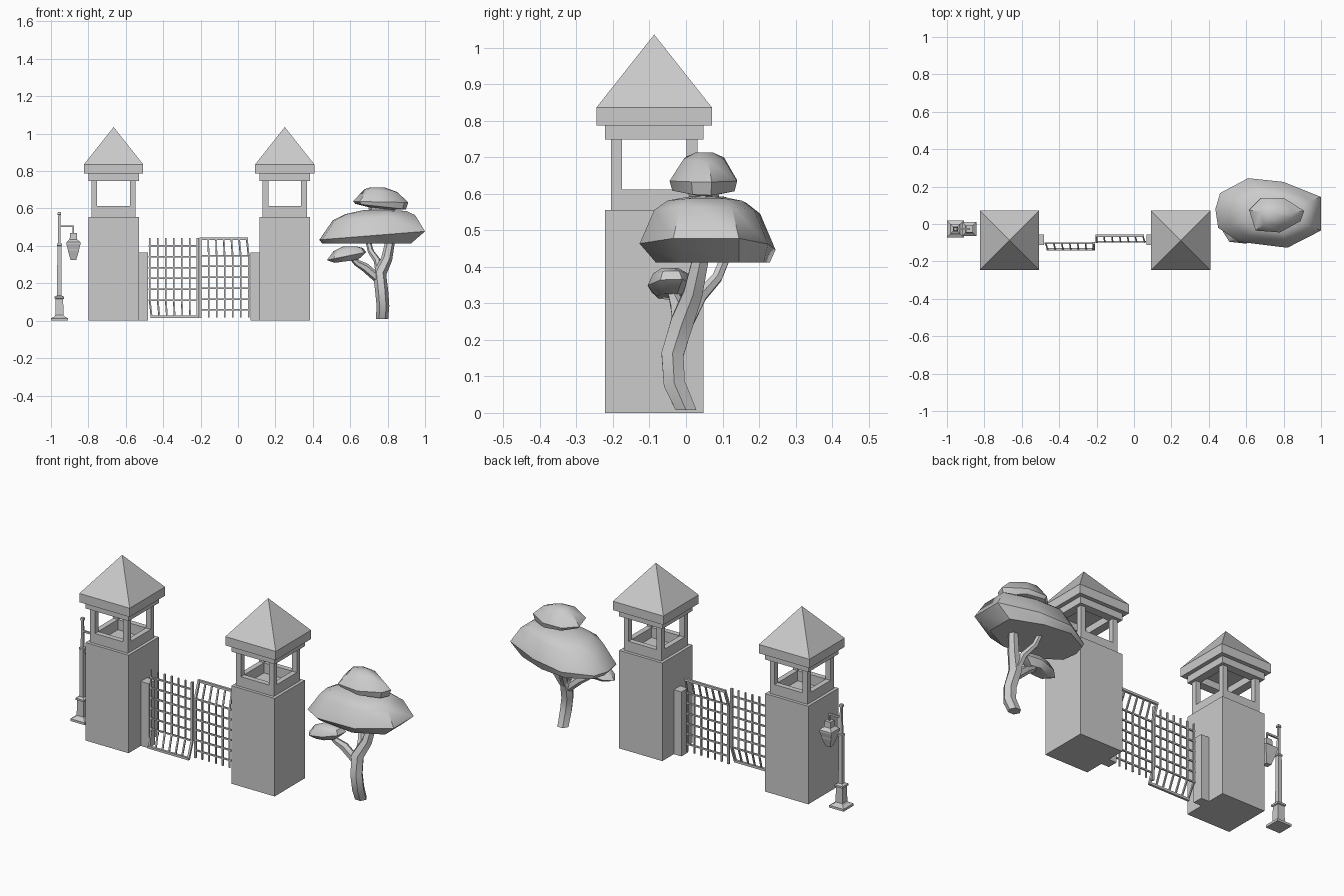
import bpy, bmesh
from math import cos, sin, pi, radians
from mathutils import Vector, Matrix

if "Cube" in bpy.data.objects:
    bpy.data.objects.remove(bpy.data.objects["Cube"])


def finish(name, bm, smooth=None):
    bmesh.ops.recalc_face_normals(bm, faces=bm.faces)
    me = bpy.data.meshes.new(name)
    bm.to_mesh(me)
    bm.free()
    ob = bpy.data.objects.new(name, me)
    bpy.context.collection.objects.link(ob)
    if smooth:
        bpy.ops.object.select_all(action='DESELECT')
        ob.select_set(True)
        bpy.context.view_layer.objects.active = ob
        bpy.ops.object.shade_smooth_by_angle(angle=radians(smooth))
    return ob


def box(bm, x0, x1, y0, y1, z0, z1):
    m = Matrix.Translation(((x0 + x1) / 2, (y0 + y1) / 2, (z0 + z1) / 2))
    bmesh.ops.create_cube(bm, size=1, matrix=m @ Matrix.Diagonal((x1 - x0, y1 - y0, z1 - z0, 1)))


def block(bm, cx, cy, half, z0, z1):
    box(bm, cx - half, cx + half, cy - half, cy + half, z0, z1)


def beam(bm, a, b, t):
    a, b = Vector(a), Vector(b)
    d = b - a
    m = Matrix.Translation((a + b) / 2) @ d.to_track_quat('Z', 'Y').to_matrix().to_4x4()
    bmesh.ops.create_cube(bm, size=1, matrix=m @ Matrix.Diagonal((t, t, d.length + t * 0.5, 1)))


def frame(bm, cx, cy, half, t, z0, z1):
    # square ring of four walls
    for s in (-1, 1):
        e0, e1 = sorted((s * half, s * (half - t)))
        box(bm, cx + e0, cx + e1, cy - half, cy + half, z0, z1)
        box(bm, cx - half + t, cx + half - t, cy + e0, cy + e1, z0, z1)


def loft(bm, rings):
    # skin closed rings of equal length and cap both ends
    vs = [[bm.verts.new(p) for p in r] for r in rings]
    n = len(vs[0])
    for a, b in zip(vs, vs[1:]):
        for i in range(n):
            j = (i + 1) % n
            bm.faces.new((a[i], a[j], b[j], b[i]))
    bm.faces.new(vs[0][::-1])
    bm.faces.new(vs[-1])


def square_stack(bm, cx, cy, levels):
    loft(bm, [[(cx + sx * h, cy + sy * h, z) for sx, sy in ((-1, -1), (1, -1), (1, 1), (-1, 1))]
              for z, h in levels])


def tube(bm, path, sides=6):
    pts = [Vector(p[:3]) for p in path]
    rings = []
    for i, p in enumerate(pts):
        d = pts[min(i + 1, len(pts) - 1)] - pts[max(i - 1, 0)]
        if i == 0:
            d = Vector((0, 0, 1)) if p.z < 0.05 else d
        q = Vector((0, 0, 1)).rotation_difference(d)
        r = path[i][3]
        rings.append([p + q @ Vector((r * cos(2 * pi * k / sides), r * sin(2 * pi * k / sides), 0))
                      for k in range(sides)])
    loft(bm, rings)


# Gate towers
CY = -0.087
for side, cx, px in (("left", -0.665, (-0.53, -0.48)), ("right", 0.25, (0.067, 0.115))):
    bm = bmesh.new()
    block(bm, cx, CY, 0.135, 0, 0.555)
    finish(side + "_tower_body", bm)
    bm = bmesh.new()
    frame(bm, cx, CY, 0.118, 0.03, 0.555, 0.612)
    for sx in (-1, 1):
        for sy in (-1, 1):
            block(bm, cx + sx * 0.103, CY + sy * 0.103, 0.015, 0.612, 0.75)
    finish(side + "_lookout", bm)
    bm = bmesh.new()
    frame(bm, cx, CY, 0.135, 0.047, 0.748, 0.786)
    finish(side + "_lookout_beam", bm)
    bm = bmesh.new()
    square_stack(bm, cx, CY, [(0.786, 0.158), (0.836, 0.158), (1.035, 0.0004)])
    finish(side + "_roof", bm)
    # gate pillar beside the tower
    bm = bmesh.new()
    box(bm, *px, -0.113, -0.055, 0, 0.365)
    finish(side + "_gate_pillar", bm)

# Barred gate leaves, the right one is the left one turned over
YM, YB, ZK = -0.103, -0.135, 0.11
for side in ("left", "right"):
    def f(x, y, z):
        return (x, y, z) if side == "left" else (-0.415 - x, -0.198 - y, 0.458 - z)
    bm = bmesh.new()
    n = 7
    for i in range(n):
        x = -0.472 + i * 0.257 / (n - 1)
        xb = -0.462 + i * 0.247 / (n - 1)
        t = 0.012 if i == n - 1 else 0.008
        beam(bm, f(x, YM, 0.44), f(x, YM, ZK), t)
        beam(bm, f(x, YM, ZK), f(xb, YB, 0.02), t)
    for k in range(6):
        z = 0.40 - k * 0.058
        beam(bm, f(-0.477, YM, z), f(-0.213, YM, z), 0.008)
    beam(bm, f(-0.464, YB, 0.02), f(-0.213, YB, 0.02), 0.013)
    finish(side + "_gate", bm)

# Street lamp
LX, LY = -0.955, -0.027
bm = bmesh.new()
square_stack(bm, LX, LY, [(0, 0.045), (0.013, 0.045), (0.022, 0.028), (0.03, 0.022),
                          (0.115, 0.02), (0.118, 0.026), (0.128, 0.026), (0.135, 0.012),
                          (0.40, 0.011), (0.402, 0.014), (0.412, 0.014), (0.414, 0.007),
                          (0.565, 0.006), (0.567, 0.01), (0.58, 0.008)])
finish("lamp_post", bm)
bm = bmesh.new()
beam(bm, (LX, LY, 0.505), (-0.88, LY, 0.505), 0.01)
beam(bm, (-0.88, LY, 0.505), (-0.88, LY, 0.46), 0.008)
finish("lamp_arm", bm)
bm = bmesh.new()
square_stack(bm, -0.88, LY, [(0.325, 0.015), (0.375, 0.03), (0.38, 0.03), (0.41, 0.038),
                             (0.42, 0.038), (0.435, 0.02), (0.468, 0.018)])
finish("lantern", bm)

# Tree trunk and branches
bm = bmesh.new()
tube(bm, [(0.77, 0, 0.008, 0.033), (0.775, -0.032, 0.08, 0.034), (0.768, -0.037, 0.16, 0.035),
          (0.757, -0.01, 0.25, 0.036), (0.795, 0.02, 0.33, 0.03), (0.815, 0.042, 0.43, 0.025)])
finish("trunk", bm, 40)
bm = bmesh.new()
tube(bm, [(0.755, -0.015, 0.22, 0.025), (0.68, -0.02, 0.285, 0.024), (0.635, -0.03, 0.31, 0.018),
          (0.60, -0.04, 0.35, 0.015)])
finish("side_branch", bm, 40)
bm = bmesh.new()
tube(bm, [(0.76, 0, 0.25, 0.025), (0.745, 0.04, 0.32, 0.019), (0.71, 0.085, 0.37, 0.016),
          (0.695, 0.11, 0.43, 0.015)])
finish("back_branch", bm, 40)


def foliage(name, centre, outline, levels):
    # level: z, scale, tilt along x, shift in x and y
    bm = bmesh.new()
    cx, cy = centre
    loft(bm, [[(cx + dx + (x - cx) * s, cy + dy + (y - cy) * s, z + tilt * (x - cx))
               for x, y in outline] for z, s, tilt, dx, dy in levels])
    finish(name, bm, 40)


# Leaf clumps
foliage("main_foliage", (0.715, 0.055),
        [(0.435, 0.08), (0.46, 0.165), (0.61, 0.245), (0.80, 0.225), (1.0, 0.145),
         (1.0, -0.035), (0.82, -0.127), (0.56, -0.095), (0.45, -0.02)],
        [(0.412, 0.84, 0, -0.03, 0.015), (0.455, 1, 0.08, 0, 0),
         (0.55, 0.78, 0.05, 0.01, 0), (0.578, 0.58, 0.03, 0.02, 0), (0.592, 0.25, 0, 0.03, 0)])
foliage("top_foliage", (0.765, 0.05),
        [(0.615, 0.075), (0.68, 0.14), (0.80, 0.14), (0.91, 0.07), (0.89, 0.015),
         (0.78, -0.045), (0.65, -0.035)],
        [(0.57, 0.42, 0, 0, 0), (0.60, 0.45, -0.05, 0, 0), (0.61, 0.92, -0.1, 0, 0),
         (0.635, 1, -0.02, 0, 0), (0.695, 0.6, -0.05, 0, 0), (0.713, 0.25, 0, -0.02, 0)])
foliage("small_foliage", (0.58, -0.045),
        [(0.475, -0.04), (0.52, 0.005), (0.61, 0.02), (0.685, -0.01), (0.675, -0.07),
         (0.60, -0.105), (0.51, -0.095)],
        [(0.318, 0.6, 0.08, 0, 0), (0.345, 1, 0.2, 0, 0), (0.38, 0.75, 0.08, 0.01, 0),
         (0.397, 0.35, 0, 0.02, 0)])
